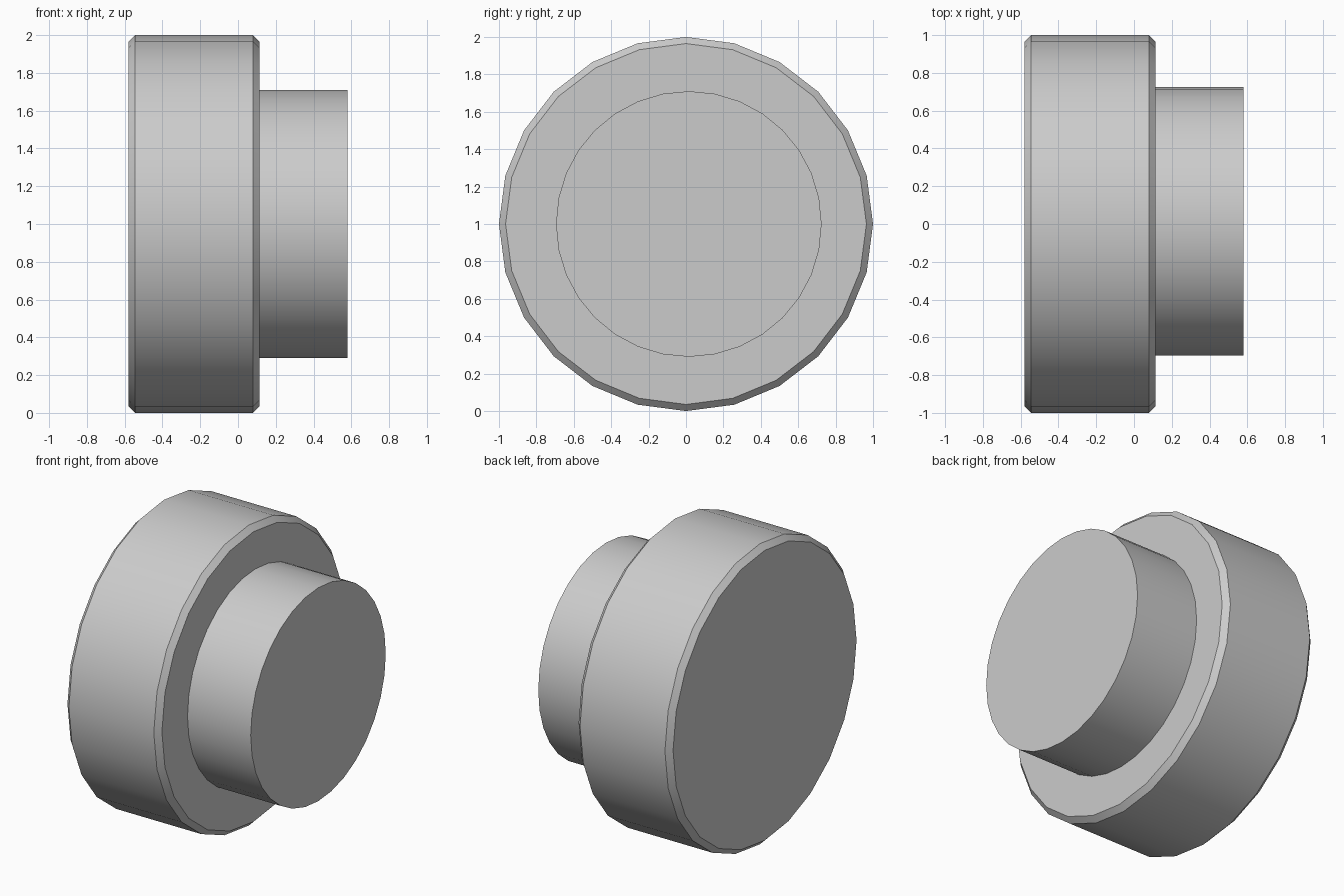
import bpy, bmesh, math
from mathutils import Matrix

cube = bpy.data.objects.get("Cube")
if cube:
    bpy.data.objects.remove(cube, do_unlink=True)

# Single plain grey
grey = bpy.data.materials.new("plain_grey")
grey.use_nodes = True
colour = (0.6, 0.6, 0.6, 1)
grey.diffuse_color = colour
grey.node_tree.nodes["Principled BSDF"].inputs["Base Color"].default_value = colour


def disc(name, radius, x0, x1, y, sides, chamfer=0):
    """Cylinder lying along x, with optional chamfered rims."""
    bm = bmesh.new()
    bmesh.ops.create_cone(bm, cap_ends=True, segments=sides, radius1=radius,
                          radius2=radius, depth=x1 - x0,
                          matrix=Matrix.Rotation(math.pi / 2, 4, 'Y'))
    if chamfer:
        rims = [e for e in bm.edges if e.calc_face_angle() > 1]
        bmesh.ops.bevel(bm, geom=rims, offset=chamfer, segments=1, affect='EDGES')
    mesh = bpy.data.meshes.new(name)
    bm.to_mesh(mesh)
    bm.free()
    mesh.materials.append(grey)
    obj = bpy.data.objects.new(name, mesh)
    obj.location = ((x0 + x1) / 2, y, 1)
    bpy.context.collection.objects.link(obj)
    bpy.ops.object.select_all(action='DESELECT')
    obj.select_set(True)
    bpy.context.view_layer.objects.active = obj
    bpy.ops.object.shade_smooth_by_angle(angle=math.radians(30))
    return obj


# Wide chamfered wheel and narrower hub on its left side
disc("wheel", 1.0, -0.58, 0.115, 0, 24, chamfer=0.035)
disc("hub", 0.71, 0.115, 0.58, 0.015, 32)
